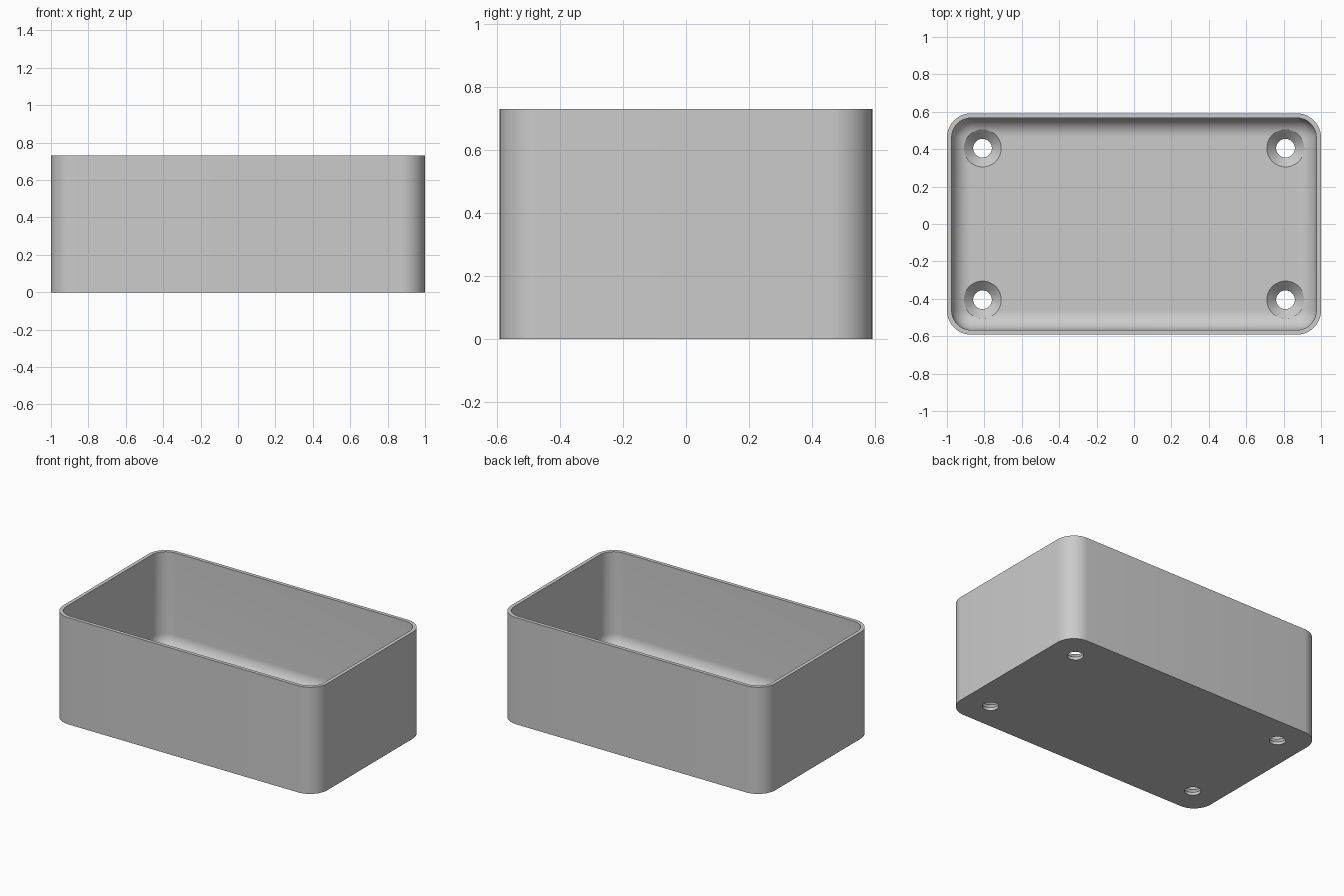
import bpy, bmesh, math

cube = bpy.data.objects.get("Cube")
if cube:
    bpy.data.objects.remove(cube, do_unlink=True)

HALF_X, HALF_Y, HEIGHT = 1.0, 0.592, 0.73
CORNER, WALL, FLOOR, FILLET = 0.13, 0.025, 0.07, 0.1
HOLE_X, HOLE_Y, HOLE_R, SINK_R = 0.81, 0.405, 0.05, 0.1
STEPS = 12

grey = bpy.data.materials.new("plain grey")
grey.use_nodes = True
grey.diffuse_color = (0.6, 0.6, 0.6, 1)
grey.node_tree.nodes["Principled BSDF"].inputs["Base Color"].default_value = (0.6, 0.6, 0.6, 1)


def make_object(name, bm):
    bmesh.ops.recalc_face_normals(bm, faces=bm.faces)
    mesh = bpy.data.meshes.new(name)
    bm.to_mesh(mesh)
    bm.free()
    mesh.materials.append(grey)
    obj = bpy.data.objects.new(name, mesh)
    bpy.context.collection.objects.link(obj)
    return obj


def skin(bm, rings):
    """Join rings of points into a closed, capped skin."""
    loops = [[bm.verts.new(p) for p in ring] for ring in rings]
    n = len(loops[0])
    for a, b in zip(loops, loops[1:]):
        for i in range(n):
            j = (i + 1) % n
            bm.faces.new((a[i], a[j], b[j], b[i]))
    bm.faces.new(loops[0])
    bm.faces.new(loops[-1])


def rounded_ring(inset, z):
    """Rounded rectangle set in from the outer wall."""
    r = CORNER - inset
    points = []
    for k, (sx, sy) in enumerate(((1, 1), (-1, 1), (-1, -1), (1, -1))):
        for i in range(STEPS + 1):
            a = math.pi / 2 * (k + i / STEPS)
            points.append((sx * (HALF_X - CORNER) + r * math.cos(a),
                           sy * (HALF_Y - CORNER) + r * math.sin(a), z))
    return points


def circle(x, y, r, z, n=48):
    return [(x + r * math.cos(math.tau * i / n), y + r * math.sin(math.tau * i / n), z)
            for i in range(n)]


# Open tray: outer wall, rim, inner wall, filleted floor
rings = [rounded_ring(0, 0), rounded_ring(0, HEIGHT), rounded_ring(WALL, HEIGHT)]
for i in range(STEPS + 1):
    a = math.pi / 2 * i / STEPS
    rings.append(rounded_ring(WALL + FILLET * (1 - math.cos(a)),
                              FLOOR + FILLET * (1 - math.sin(a))))
bm = bmesh.new()
skin(bm, rings)
tray = make_object("tray", bm)

# Countersunk screw holes
bm = bmesh.new()
for x in (-HOLE_X, HOLE_X):
    for y in (-HOLE_Y, HOLE_Y):
        sink_z = FLOOR - (SINK_R - HOLE_R)
        skin(bm, [circle(x, y, HOLE_R, -0.1), circle(x, y, HOLE_R, sink_z),
                  circle(x, y, SINK_R, FLOOR), circle(x, y, SINK_R, FLOOR + 0.2)])
cutter = make_object("screw_hole_cutter", bm)
cutter.hide_render = True

cut = tray.modifiers.new("screw_holes", 'BOOLEAN')
cut.operation = 'DIFFERENCE'
cut.solver = 'EXACT'
cut.object = cutter
bpy.context.view_layer.objects.active = tray
tray.select_set(True)
bpy.ops.object.modifier_apply(modifier=cut.name)
bpy.data.objects.remove(cutter, do_unlink=True)
bpy.ops.object.shade_smooth_by_angle(angle=math.radians(30))
